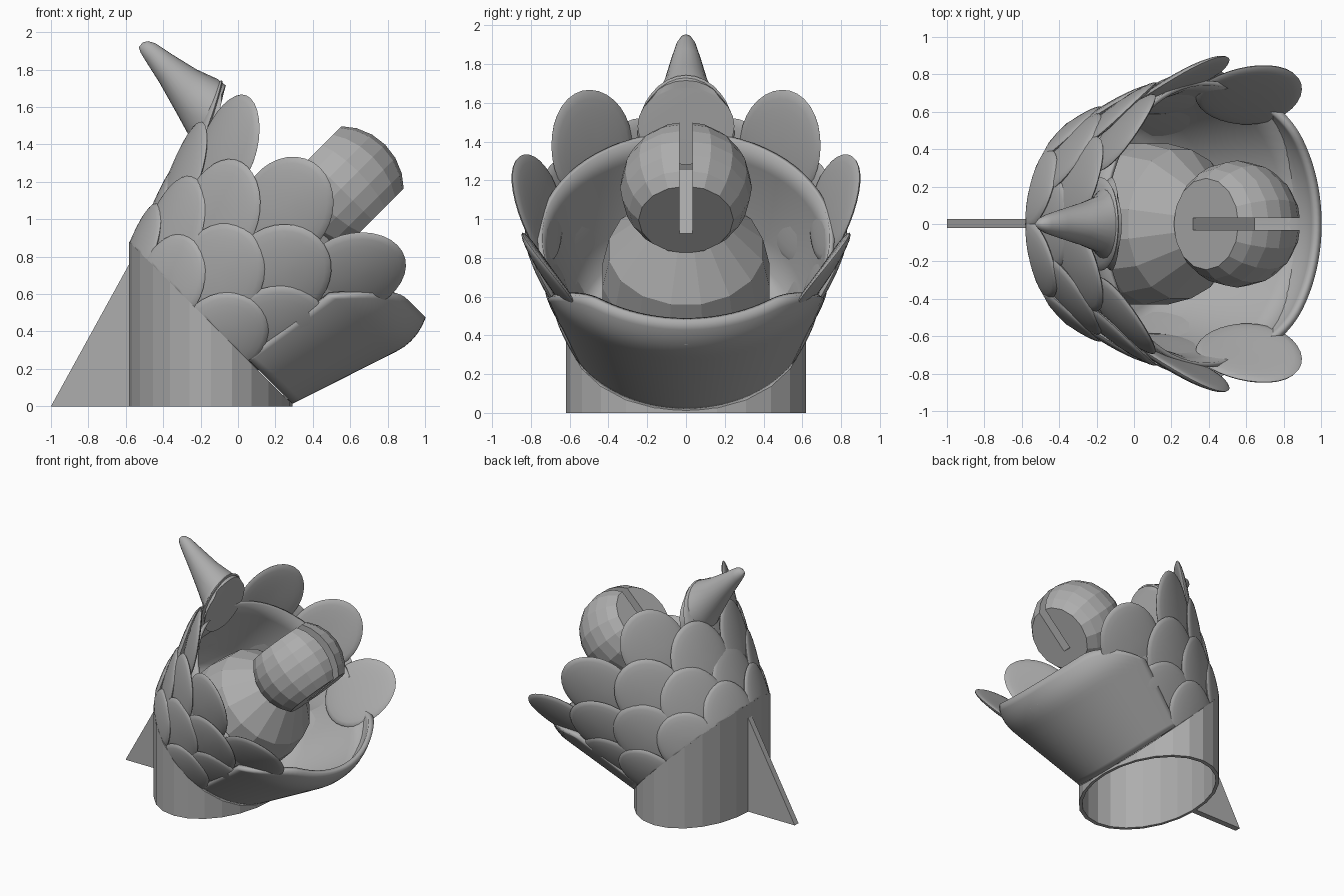
import bpy, bmesh
from math import sin, cos, pi, radians, sqrt

if "Cube" in bpy.data.objects:
    bpy.data.objects.remove(bpy.data.objects["Cube"], do_unlink=True)

grey = bpy.data.materials.new("plain grey")
grey.use_nodes = True
grey.diffuse_color = (0.42, 0.42, 0.42, 1)
grey.node_tree.nodes["Principled BSDF"].inputs["Base Color"].default_value = (0.42, 0.42, 0.42, 1)

H = sqrt(0.5)


def tilt(a, v, y):
    """Flower frame: a along the tilted axis, v across it (upwards), y sideways."""
    return (-0.145 + H * (a - v), y, 0.445 + H * (a + v))


def polar(a, r, angle):
    return tilt(a, r * cos(angle), r * sin(angle))


def finish(bm, name, smooth=False):
    bmesh.ops.recalc_face_normals(bm, faces=bm.faces)
    mesh = bpy.data.meshes.new(name)
    bm.to_mesh(mesh)
    bm.free()
    obj = bpy.data.objects.new(name, mesh)
    bpy.context.collection.objects.link(obj)
    mesh.materials.append(grey)
    bpy.ops.object.select_all(action="DESELECT")
    obj.select_set(True)
    bpy.context.view_layer.objects.active = obj
    if smooth:
        bpy.ops.object.shade_smooth_by_angle(angle=radians(50))
    return obj


def loft(name, rings, closed=True, caps=False, loop=False, smooth=False):
    """Skin a list of equally long point rows."""
    bm = bmesh.new()
    rows = [[bm.verts.new(p) for p in ring] for ring in rings]
    n = len(rows[0])
    pairs = list(zip(rows, rows[1:]))
    if loop:
        pairs.append((rows[-1], rows[0]))
    for low, high in pairs:
        for i in range(n if closed else n - 1):
            j = (i + 1) % n
            bm.faces.new((low[i], low[j], high[j], high[i]))
    if caps:
        bm.faces.new(rows[0])
        bm.faces.new(rows[-1])
    return finish(bm, name, smooth)


def thicken(obj, amount):
    mod = obj.modifiers.new("thickness", "SOLIDIFY")
    mod.thickness = amount
    mod.offset = 0
    bpy.ops.object.modifier_apply(modifier=mod.name)


def turn(n):
    return [2 * pi * i / n for i in range(n)]


# Hollow elliptical stand, cut off at forty-five degrees
def stand_ring(scale, top):
    ring = []
    for t in turn(24):
        x = -0.145 + 0.437 * scale * cos(t)
        ring.append((x, 0.62 * scale * sin(t), max(0.025, 0.3 - x) if top else 0))
    return ring


loft("stand_tube", [stand_ring(1, False), stand_ring(1, True),
                    stand_ring(0.95, True), stand_ring(0.95, False)], loop=True)

# Triangular fin behind the stand
loft("support_fin", [[(-1, y, 0), (-0.56, y, 0), (-0.56, y, 0.8)] for y in (-0.022, 0.026)], caps=True)

# Bowl, flaring out to meet the lower lip
bowl_rings = []
for a, r in ((0.02, 0.02), (0.02, 0.5), (0.05, 0.555), (0.2, 0.605), (0.4, 0.66), (0.58, 0.695), (0.7, 0.715)):
    bowl_rings.append([polar(a, r + 0.14 * a * ((1 - cos(t)) / 2) ** 1.4, t) for t in turn(64)])
bowl = loft("bowl", bowl_rings, smooth=True)
thicken(bowl, 0.025)

# Broad lower lip
lip_rows = []
for k in range(19):
    f = k / 18
    row = []
    for i in range(49):
        off = radians(-64 + 128 * i / 48)
        edge = abs(off) / radians(64)
        fall = max(0, (edge - 0.55) / 0.45)
        top = 0.825 - 0.27 * fall * fall
        a = 0.01 + (top - 0.01) * f
        r = 0.592 + 0.33 * a - 1.8 * max(0, a - 0.6) ** 2
        row.append(polar(a, r, pi + off))
    lip_rows.append(row)
lip = loft("lower_lip", lip_rows, closed=False, smooth=True)
thicken(lip, 0.04)


# Overlapping rounded petals
def petal(name, tip, tip_r, degrees, half_w, half_l):
    bm = bmesh.new()
    bmesh.ops.create_uvsphere(bm, u_segments=32, v_segments=12, radius=1)
    t = radians(degrees)
    for vert in bm.verts:
        x, y, z = vert.co
        a = max(-0.003, tip - half_l + y * half_l)
        side = x * half_w
        r = tip_r - 0.42 * (tip - a) - 0.4 * side * side + 0.036 * z
        vert.co = tilt(a, r * cos(t) - side * sin(t), r * sin(t) + side * cos(t))
    finish(bm, name, True)


petal_rows = (
    ("first", 0.25, 0.685, (19, 57, 99), 0.22, 0.24),
    ("second", 0.49, 0.757, (0, 38, 76, 114), 0.25, 0.28),
    ("third", 0.73, 0.83, (19, 57, 96), 0.255, 0.275),
    ("top", 1.0, 0.905, (0, 39.5, 79, 117), 0.25, 0.28),
)
for label, tip, tip_r, angles, half_w, half_l in petal_rows:
    for angle in angles:
        if angle == 0:
            petal(f"{label}_row_petal_middle", tip - 0.04, tip_r - 0.03, 0, half_w, half_l)
            continue
        for side, sign in (("left", 1), ("right", -1)):
            petal(f"{label}_row_petal_{side}_{round(angle)}", tip, tip_r, sign * angle, half_w, half_l)

# Horn curling back from the uppermost petal: lower edge, upper edge, half width
horn_sections = (
    ((-0.17, 1.28), (-0.075, 1.68), 0.25),
    ((-0.23, 1.38), (-0.065, 1.715), 0.205),
    ((-0.27, 1.46), (-0.11, 1.75), 0.15),
    ((-0.33, 1.57), (-0.22, 1.80), 0.115),
    ((-0.42, 1.73), (-0.35, 1.88), 0.08),
    ((-0.49, 1.84), (-0.44, 1.94), 0.052),
    ((-0.52, 1.89), (-0.48, 1.952), 0.033),
    ((-0.53, 1.92), (-0.51, 1.945), 0.01),
)
horn_rings = []
for (x0, z0), (x1, z1), w in horn_sections:
    horn_rings.append([((x0 + x1) / 2 + (x1 - x0) / 2 * cos(t), w * sin(t),
                        (z0 + z1) / 2 + (z1 - z0) / 2 * cos(t)) for t in turn(24)])
loft("horn", horn_rings, caps=True, smooth=True)

# Faceted cone in the middle of the bowl
loft("centre_cone", [[polar(a, r, t + pi / 16) for t in turn(16)]
                     for a, r in ((0.03, 0.44), (0.37, 0.44), (0.56, 0.405), (0.8, 0.19))], caps=True)

# Faceted ball with two flats
bm = bmesh.new()
bmesh.ops.create_uvsphere(bm, u_segments=16, v_segments=12, radius=0.34)
for s in (1, -1):
    cut = bmesh.ops.bisect_plane(bm, geom=bm.verts[:] + bm.edges[:] + bm.faces[:],
                                 plane_co=(0, 0, 0.235 * s), plane_no=(0, 0, s), clear_outer=True)
    bmesh.ops.holes_fill(bm, edges=[e for e in cut["geom_cut"] if isinstance(e, bmesh.types.BMEdge)])
for vert in bm.verts:
    x, y, z = vert.co
    vert.co = tilt(1.0 + x, z + 0.015, y)
ball = finish(bm, "slotted_ball")

# Slot through the outer end of the ball
cutter = loft("slot_cutter", [[tilt(a, v, y) for v, y in ((-0.5, -0.033), (0.5, -0.033), (0.5, 0.033), (-0.5, 0.033))]
                              for a in (0.9, 1.5)], caps=True)
cutter.hide_render = True
bpy.context.view_layer.objects.active = ball
slot = ball.modifiers.new("slot", "BOOLEAN")
slot.operation = "DIFFERENCE"
slot.solver = "EXACT"
slot.object = cutter
bpy.ops.object.modifier_apply(modifier=slot.name)
bpy.data.objects.remove(cutter, do_unlink=True)
